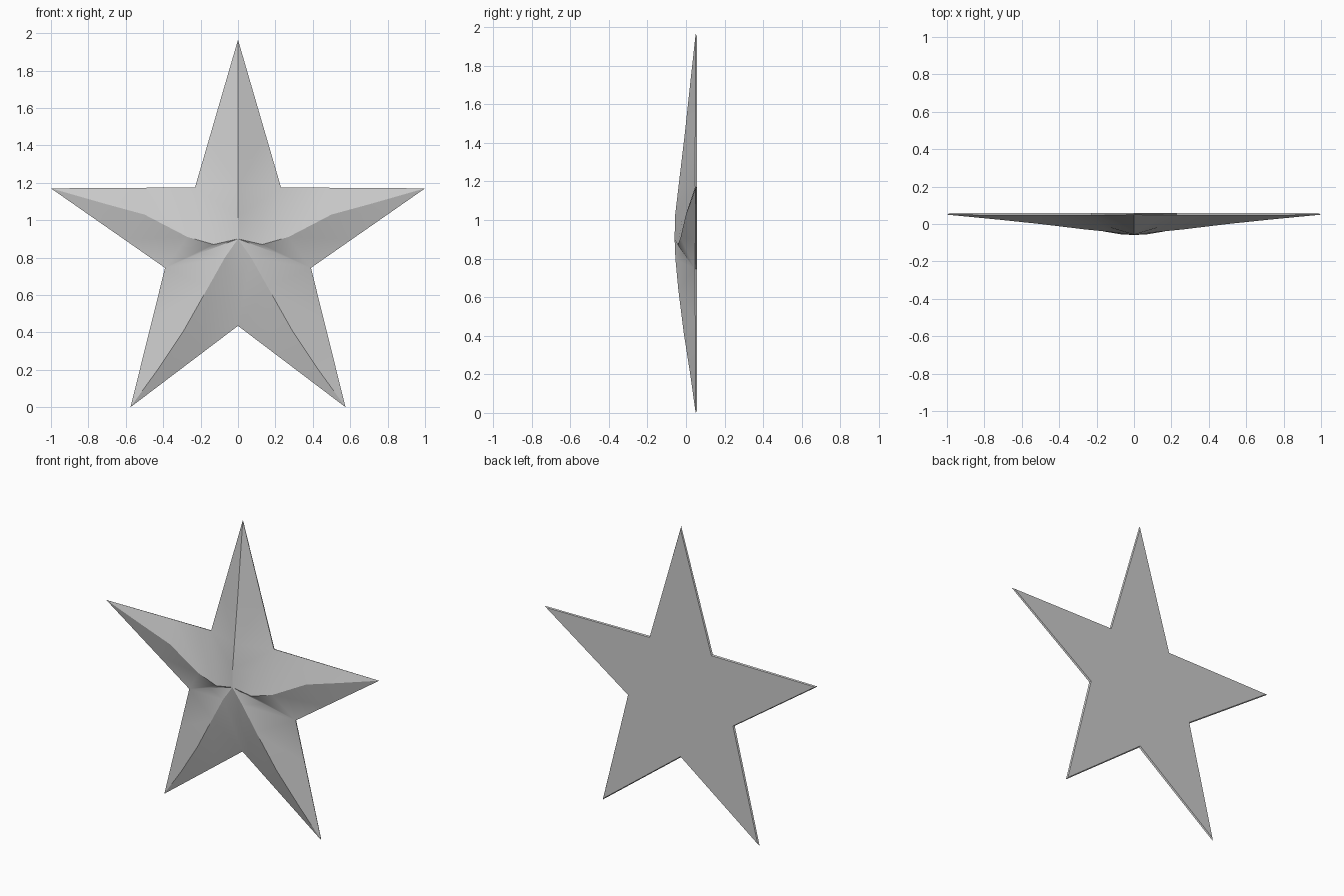
import bpy, bmesh
from mathutils import Vector

if "Cube" in bpy.data.objects:
    bpy.data.objects.remove(bpy.data.objects["Cube"])

FRONT_RIM, BACK = 0.047, 0.058
CENTRE = (0, 0.90, -0.059)           # points are (x, z, depth y)


def mirror(p):
    return (-p[0], p[1], p[2])


# Tips and notches of the outline, clockwise from the top
tips = [(0, 1.965, 0.05), (1, 1.17, 0.05), (0.575, 0.0, 0.05)]
notches = [(0.23, 1.175, FRONT_RIM), (0.39, 0.745, FRONT_RIM), (0, 0.435, FRONT_RIM)]
tips += [mirror(tips[2]), mirror(tips[1])]
notches += [mirror(notches[1]), mirror(notches[0])]

# Valleys between arms and crests along arms
valleys = [(0.13, 1.02, -0.018), (0.20, 0.825, -0.012), (0, 0.68, -0.02)]
valleys += [mirror(valleys[1]), mirror(valleys[0])]
ridges = [
    [(0, 1.02, -0.057), (0, 1.18, -0.038), (0, 1.45, -0.006), (0, 1.70, 0.021)],
    [(0.13, 0.87, -0.042), (0.27, 0.91, -0.028), (0.50, 1.03, 0.0), (0.72, 1.09, 0.023)],
    [(0.07, 0.80, -0.055), (0.16, 0.64, -0.040), (0.29, 0.41, -0.011), (0.43, 0.20, 0.022)],
]
ridges += [[mirror(p) for p in ridges[2]], [mirror(p) for p in ridges[1]]]

bm = bmesh.new()


def vert(p):
    return bm.verts.new((p[0], p[2], p[1]))


def side(valley, notch, tip):
    """Points from the centre out along a valley, then along the rim to the tip."""
    n, t = Vector(notch), Vector(tip)
    return [CENTRE, valley, notch, n.lerp(t, 0.36), n.lerp(t, 0.68), tip]


# Raised front: two strips of faces per arm, meeting at its crest
for i in range(5):
    crest = [vert(p) for p in [CENTRE] + ridges[i] + [tips[i]]]
    for j in (i - 1, i):
        edge = [vert(p) for p in side(valleys[j], notches[j], tips[i])]
        for k in range(5):
            ring = [crest[k], edge[k], edge[k + 1], crest[k + 1]]
            if k == 0:
                ring = [crest[0], edge[1], crest[1]]
            elif k == 4:
                ring = [crest[4], edge[4], crest[5]]
            bm.faces.new(ring)
bmesh.ops.remove_doubles(bm, verts=bm.verts[:], dist=0.0005)

# Flat back, slightly inset from the rim
rim = [e for e in bm.edges if e.is_boundary]
back = bmesh.ops.extrude_edge_only(bm, edges=rim)["geom"]
c = Vector((0, 0, 0.88))
for v in [g for g in back if isinstance(g, bmesh.types.BMVert)]:
    v.co = c + (v.co - c) * 0.985
    v.co.y = BACK
bmesh.ops.holes_fill(bm, edges=[g for g in back if isinstance(g, bmesh.types.BMEdge)], sides=0)
bmesh.ops.recalc_face_normals(bm, faces=bm.faces[:])

mesh = bpy.data.meshes.new("star")
bm.to_mesh(mesh)
bm.free()
star = bpy.data.objects.new("star", mesh)
bpy.context.collection.objects.link(star)

grey = bpy.data.materials.new("light grey")
grey.diffuse_color = (0.6, 0.6, 0.6, 1)
grey.use_nodes = True
grey.node_tree.nodes["Principled BSDF"].inputs["Base Color"].default_value = grey.diffuse_color
mesh.materials.append(grey)

bpy.context.view_layer.objects.active = star
star.select_set(True)
bpy.ops.object.shade_smooth_by_angle(angle=0.5)
